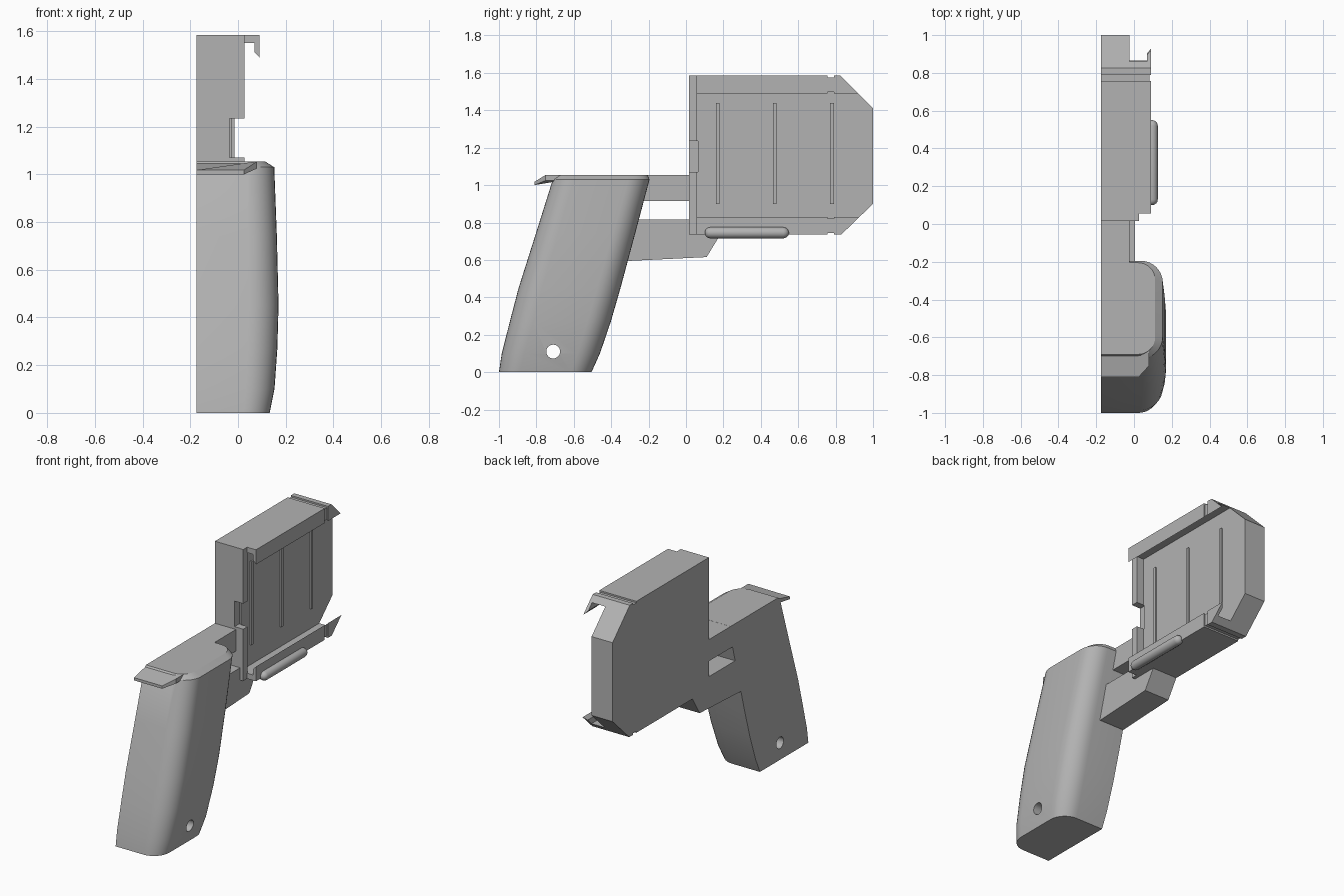
import bpy, bmesh, math

if "Cube" in bpy.data.objects:
    bpy.data.objects.remove(bpy.data.objects["Cube"])

grey = bpy.data.materials.new("plain grey")
grey.diffuse_color = (0.45, 0.45, 0.45, 1)
grey.use_nodes = True
grey.node_tree.nodes["Principled BSDF"].inputs["Base Color"].default_value = grey.diffuse_color


def make(name, rings, smooth=False):
    """Skin a stack of matching rings and cap both ends."""
    bm = bmesh.new()
    rows = [[bm.verts.new(p) for p in ring] for ring in rings]
    n = len(rows[0])
    for a, b in zip(rows, rows[1:]):
        for i in range(n):
            j = (i + 1) % n
            bm.faces.new((a[i], a[j], b[j], b[i]))
    bm.faces.new(rows[0])
    bm.faces.new(rows[-1])
    bmesh.ops.recalc_face_normals(bm, faces=bm.faces)
    me = bpy.data.meshes.new(name)
    bm.to_mesh(me)
    bm.free()
    me.materials.append(grey)
    ob = bpy.data.objects.new(name, me)
    bpy.context.collection.objects.link(ob)
    if smooth:
        shade(ob)
    return ob


def shade(ob):
    bpy.ops.object.select_all(action='DESELECT')
    bpy.context.view_layer.objects.active = ob
    ob.select_set(True)
    bpy.ops.object.shade_smooth_by_angle(angle=math.radians(25))


def prism_x(name, yz, x0, x1):
    return make(name, [[(x, y, z) for y, z in yz] for x in (x0, x1)])


def box(name, x0, x1, y0, y1, z0, z1):
    return prism_x(name, [(y0, z0), (y1, z0), (y1, z1), (y0, z1)], x0, x1)


def boolean(ob, tool, op='DIFFERENCE'):
    tool.hide_render = True
    mod = ob.modifiers.new("cut", 'BOOLEAN')
    mod.operation, mod.object, mod.solver = op, tool, 'EXACT'
    bpy.context.view_layer.objects.active = ob
    bpy.ops.object.modifier_apply(modifier=mod.name)
    bpy.data.objects.remove(tool)


LEFT = -0.175  # flat side plane


# Grip: flat on the left, rounded corners on the right
def grip_ring(z, back, front, right, r, steps=8):
    pts = [(LEFT, front, z), (LEFT, back, z)]
    for cy, start in ((back + r, -90), (front - r, 0)):
        for i in range(steps + 1):
            a = math.radians(start + 90 * i / steps)
            pts.append((right - r + r * math.cos(a), cy + r * math.sin(a), z))
    return pts


grip = make("grip", [grip_ring(*p) for p in (
    (0.0, -1.0, -0.505, 0.133, 0.11),
    (0.10, -0.985, -0.46, 0.153, 0.12),
    (0.27, -0.942, -0.402, 0.165, 0.125),
    (0.45, -0.895, -0.35, 0.17, 0.125),
    (0.74, -0.803, -0.272, 0.163, 0.12),
    (1.03, -0.712, -0.195, 0.152, 0.115),
    (1.055, -0.69, -0.205, 0.112, 0.09))])
# Hole through the foot of the grip
hole = [(-0.71 + 0.037 * math.cos(math.tau * i / 24),
         0.11 + 0.037 * math.sin(math.tau * i / 24)) for i in range(24)]
boolean(grip, prism_x("hole_cutter", hole, -0.3, 0.3))
shade(grip)

# Beaver-tail lip behind the grip top
plan = [(LEFT, -0.66), (0.08, -0.66), (0.08, -0.75), (0.025, -0.81), (LEFT, -0.81)]
make("rear_lip", [
    [(x, y, 1.0 if y < -0.8 else 1.025) for x, y in plan],
    [(x, y, 1.018 if y < -0.8 else 1.0545) for x, y in plan]])

# Bars joining the grip to the frame
prism_x("upper_bar", [(-0.26, 0.915), (0.03, 0.915), (0.03, 1.0545), (-0.26, 1.0545)],
        LEFT, -0.025)
prism_x("lower_bar", [(-0.36, 0.60), (-0.3, 0.595), (0.11, 0.615), (0.185, 0.737),
                      (0.03, 0.737), (0.03, 0.815), (-0.33, 0.815)], LEFT, 0.005)

# Frame: channel section with hooked flanges, trimmed to the clipped outline
section = [(LEFT, 0.735), (0.09, 0.735), (0.09, 0.83), (0.07, 0.808), (0.07, 0.77),
           (-0.025, 0.77), (-0.025, 1.55), (0.07, 1.55), (0.07, 1.512),
           (0.09, 1.49), (0.09, 1.585), (LEFT, 1.585)]
frame = make("frame", [[(x, y, z) for x, z in section] for y in (0.055, 1.05)])
outline = [(-0.1, 0.6), (0.69, 0.6), (1.0, 0.9), (1.0, 1.41), (0.71, 1.7), (-0.1, 1.7)]
boolean(frame, prism_x("outline_cutter", outline, -0.3, 0.3), 'INTERSECT')
boolean(frame, box("front_plate", LEFT, 0.027, 0.015, 0.06, 0.735, 1.585), 'UNION')
boolean(frame, box("notch_cutter", -0.035, 0.2, -0.1, 0.065, 1.07, 1.235))
# Shallow grooves across both flanges
for z0, z1 in ((0.6, 0.745), (1.575, 1.7)):
    boolean(frame, box("groove_cutter", -0.3, 0.2, 0.757, 0.79, z0, z1))
for z0, z1 in ((0.6, 0.9), (1.4, 1.7)):
    boolean(frame, box("side_groove_cutter", 0.082, 0.2, 0.757, 0.79, z0, z1))

# Ribs on the channel floor
for i, y in enumerate((0.17, 0.475, 0.78)):
    box(f"rib_{i + 1}", -0.03, -0.015, y - 0.01, y + 0.01, 0.90, 1.44)

# Rounded rod on the lower flange
R, N = 0.03, 16
rings = []
for y0, sign in ((0.13, -1), (0.52, 1)):
    arc = [(y0 + sign * R * math.sin(t), R * math.cos(t))
           for t in (math.radians(d) for d in (0, 22, 45, 65, 82))]
    rings += arc[::-1] if sign < 0 else arc
make("side_rod", [[(0.096 + r * math.cos(math.tau * i / N), y,
                    0.745 + r * math.sin(math.tau * i / N)) for i in range(N)]
                  for y, r in rings], smooth=True)
